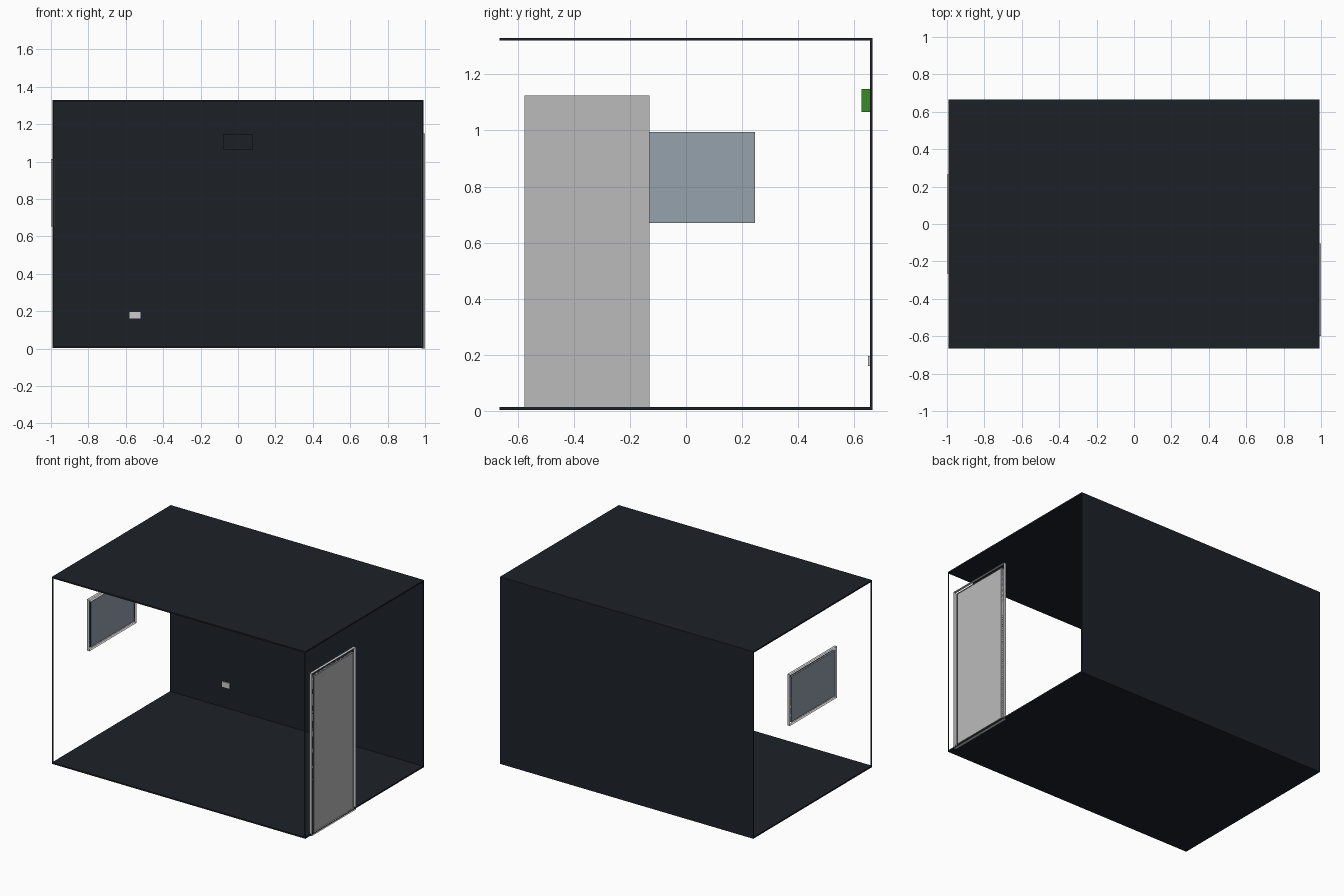
import bpy, bmesh

if "Cube" in bpy.data.objects:
    bpy.data.objects.remove(bpy.data.objects["Cube"])

def material(name, rgb):
    m = bpy.data.materials.new(name)
    m.diffuse_color = (*rgb, 1)
    m.use_nodes = True
    m.node_tree.nodes["Principled BSDF"].inputs["Base Color"].default_value = m.diffuse_color
    return m

DARK = material("dark_panel", (0.012, 0.015, 0.02))
TRIM = material("light_trim", (0.6, 0.6, 0.6))
DOOR = material("door_grey", (0.5, 0.5, 0.5))
GLASS = material("window_blue_grey", (0.3, 0.36, 0.42))
GREEN = material("sign_green", (0.04, 0.25, 0.02))

def finish(name, bm, mats):
    me = bpy.data.meshes.new(name)
    bm.to_mesh(me)
    bm.free()
    for m in mats:
        me.materials.append(m)
    ob = bpy.data.objects.new(name, me)
    bpy.context.collection.objects.link(ob)
    return ob

def box(name, x0, x1, y0, y1, z0, z1, *mats):
    bm = bmesh.new()
    bmesh.ops.create_cube(bm, size=1)
    for v in bm.verts:
        v.co = (x1 if v.co.x > 0 else x0, y1 if v.co.y > 0 else y0, z1 if v.co.z > 0 else z0)
    bm.normal_update()
    if len(mats) > 1:                       # second material goes on the front face
        for f in bm.faces:
            if f.normal.y < -0.9:
                f.material_index = 1
    return finish(name, bm, mats)

def rims(name, x0, x1, loops, mat):
    """Open rectangular bands running along x: only edge thickness, no side faces."""
    bm = bmesh.new()
    for i, (y0, y1, z0, z1) in enumerate(loops):
        pts = [(y0, z0), (y1, z0), (y1, z1), (y0, z1)]
        a = [bm.verts.new((x0, *p)) for p in pts]
        b = [bm.verts.new((x1, *p)) for p in pts]
        for k in range(4):
            n = (k + 1) % 4
            f = bm.faces.new((a[k], b[k], b[n], a[n]))
            if i == 0:
                f.normal_flip()             # outer band faces outward
    return finish(name, bm, [mat])

# room shell: floor, ceiling, back wall
W, D, T = 0.993, 0.665, 0.01
box("floor", -W, W, -D, D, 0.004, 0.014, DARK)
box("ceiling", -W, W, -D, D, 1.32, 1.33, DARK)
box("back_wall", -W, W, D - T, D, 0.004, 1.33, DARK)

# open side walls: thin edge bands around the wall and its opening
door = (-0.575, -0.13, 0.014, 1.125)
window = (-0.245, 0.245, 0.67, 0.995)
wall = (-D, D, 0.004, 1.33)
rims("right_wall_edges", W - T, W, [wall, door], DARK)
rims("left_wall_edges", -W, -W + T, [wall, window], DARK)

# door and window with their frames
rims("door_frame", 0.98, 1.0, [(-0.6, -0.105, 0.0, 1.15), door], TRIM)
box("door_panel", 0.985, 0.991, *door, DOOR)
rims("window_frame", -1.0, -0.98, [(-0.265, 0.265, 0.652, 1.015), window], TRIM)
box("window_pane", -0.992, -0.988, *window, GLASS)

# fittings on the back wall
box("wall_socket", -0.58, -0.52, 0.648, D - T, 0.16, 0.197, TRIM)
box("wall_sign", -0.08, 0.08, 0.625, D - T, 1.065, 1.148, GREEN, DARK)
